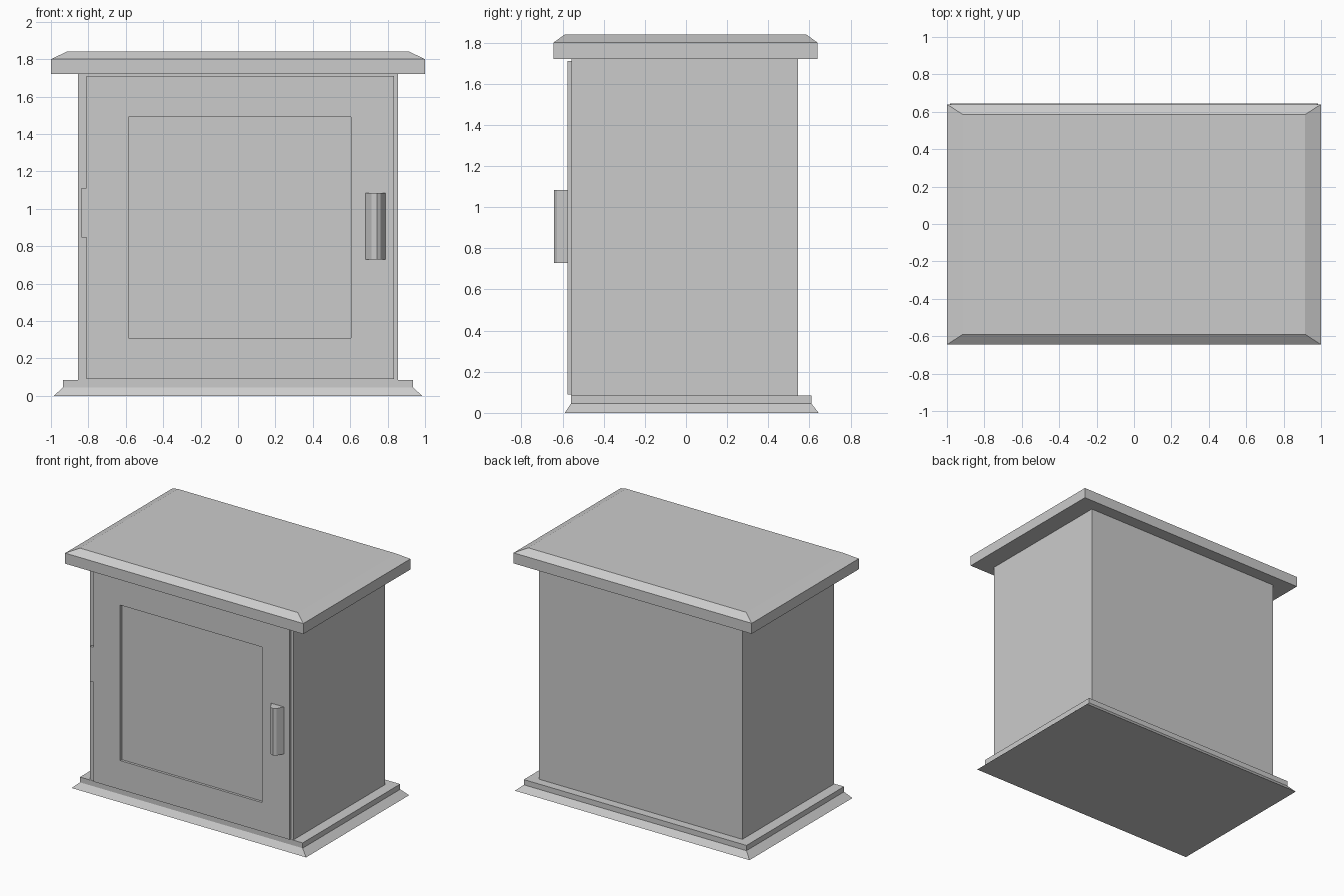
import bpy, bmesh

cube = bpy.data.objects.get("Cube")
if cube:
    bpy.data.objects.remove(cube, do_unlink=True)

grey = bpy.data.materials.new("plain_grey")
grey.use_nodes = True
colour = (0.6, 0.6, 0.6, 1)
grey.diffuse_color = colour
grey.node_tree.nodes["Principled BSDF"].inputs["Base Color"].default_value = colour


def finish(name, bm):
    bmesh.ops.recalc_face_normals(bm, faces=bm.faces)
    mesh = bpy.data.meshes.new(name)
    bm.to_mesh(mesh)
    bm.free()
    mesh.materials.append(grey)
    obj = bpy.data.objects.new(name, mesh)
    bpy.context.collection.objects.link(obj)
    return obj


def stack(name, rings):
    """Solid through rectangles given as (x0, x1, y0, y1, z)."""
    bm = bmesh.new()
    loops = [[bm.verts.new(p) for p in
              ((x0, y0, z), (x1, y0, z), (x1, y1, z), (x0, y1, z))]
             for x0, x1, y0, y1, z in rings]
    for low, high in zip(loops, loops[1:]):
        for i in range(4):
            j = (i + 1) % 4
            bm.faces.new((low[i], low[j], high[j], high[i]))
    bm.faces.new(loops[0])
    bm.faces.new(loops[-1])
    return finish(name, bm)


def box(name, x0, x1, y0, y1, z0, z1):
    return stack(name, [(x0, x1, y0, y1, z0), (x0, x1, y0, y1, z1)])


def prism(name, outline, z0, z1):
    """Upright prism over an outline in x and y."""
    bm = bmesh.new()
    face = bm.faces.new([bm.verts.new((x, y, z0)) for x, y in outline])
    top = bmesh.ops.extrude_face_region(bm, geom=[face])["geom"]
    verts = [v for v in top if isinstance(v, bmesh.types.BMVert)]
    bmesh.ops.translate(bm, vec=(0, 0, z1 - z0), verts=verts)
    if not any(f == face for f in bm.faces):
        bm.faces.new([v for v in bm.verts if v not in verts])
    return finish(name, bm)


# Flared plinth, cabinet body and chamfered top
stack("plinth", [(-0.985, 0.985, -0.59, 0.645, 0), (-0.935, 0.935, -0.56, 0.61, 0.045),
                 (-0.935, 0.935, -0.56, 0.61, 0.085)])
box("cabinet_body", -0.855, 0.855, -0.557, 0.545, 0.085, 1.72)
stack("cabinet_top", [(-1, 1, -0.645, 0.64, 1.72), (-1, 1, -0.645, 0.64, 1.8),
                      (-0.915, 0.915, -0.59, 0.585, 1.84)])

# Door frame around the recessed panel
front, back = -0.577, -0.556
left, right, low, high = -0.585, 0.605, 0.31, 1.49
bm = bmesh.new()


def rect(x0, x1, z0, z1, y):
    return [bm.verts.new(p) for p in ((x0, y, z0), (x1, y, z0), (x1, y, z1), (x0, y, z1))]


door = [rect(-0.81, 0.835, 0.09, 1.71, back), rect(-0.81, 0.835, 0.09, 1.71, front),
        rect(left, right, low, high, front), rect(left, right, low, high, back - 0.002)]
for outer, inner in zip(door, door[1:]):
    for i in range(4):
        j = (i + 1) % 4
        bm.faces.new((outer[i], outer[j], inner[j], inner[i]))
bm.faces.new(door[0])
bm.faces.new(door[-1])
finish("door", bm)

# Faceted pull and hinge plate
prism("door_handle", [(0.68, -0.575), (0.715, -0.63), (0.742, -0.642),
                      (0.763, -0.628), (0.79, -0.575)], 0.728, 1.085)
box("hinge", -0.838, -0.81, front, back, 0.845, 1.11)
